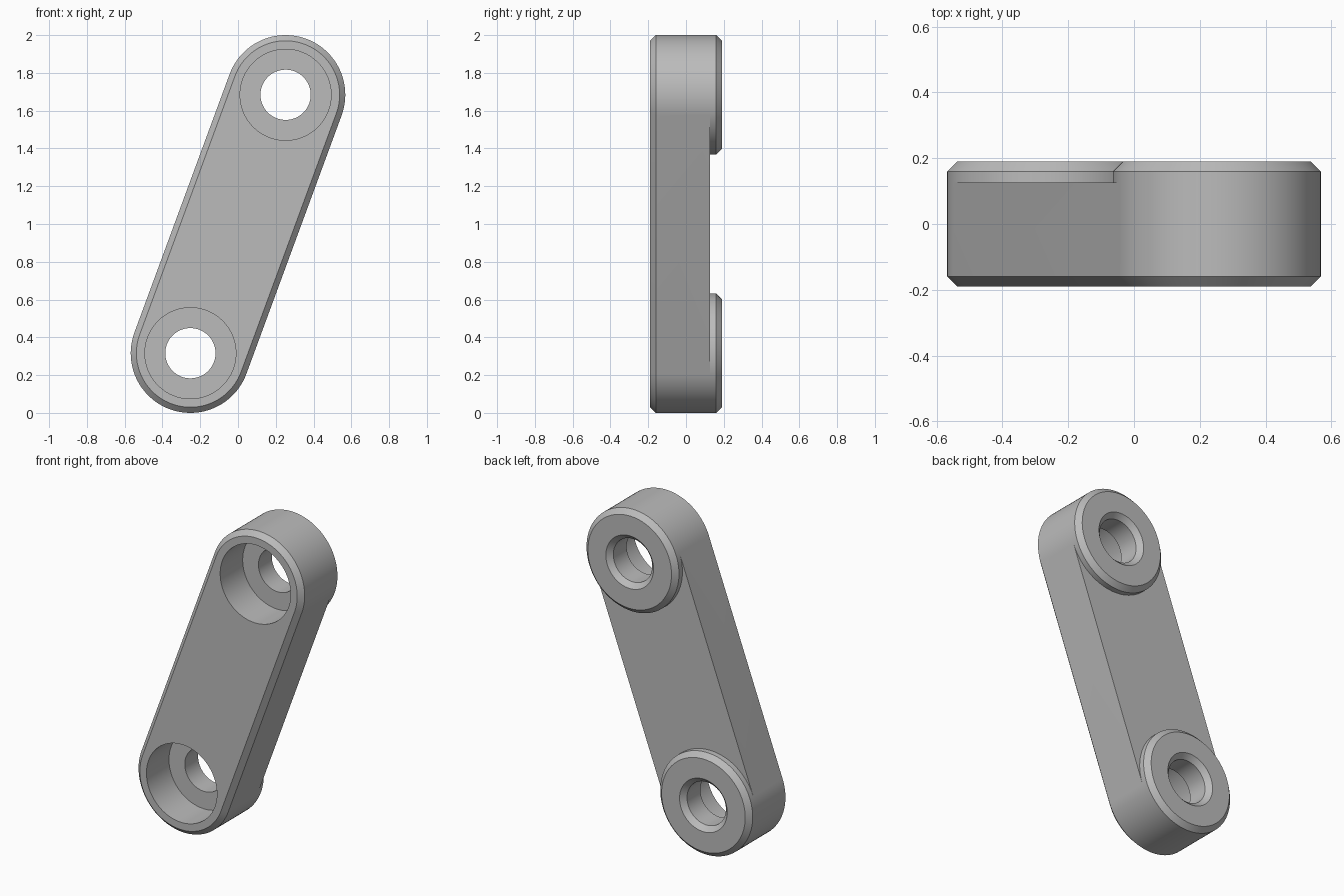
import bpy, bmesh
from math import cos, sin, pi, atan2, hypot, radians
from mathutils import Matrix

if "Cube" in bpy.data.objects:
    bpy.data.objects.remove(bpy.data.objects["Cube"], do_unlink=True)

SEG = 96                      # sides of each round eye
HALF = SEG // 2
R, CH = 0.316, 0.03           # outer radius, chamfer
BORE, POCKET = 0.133, 0.241   # through hole, front counterbore
FRONT, PLATE, BACK, FLOOR = -0.19, 0.126, 0.19, 0.03
DX, DZ = 0.252, 0.684         # eye centre offsets from the middle
REACH = hypot(DX, DZ)

bm = bmesh.new()


def ring(sign, r, y, count=SEG):
    """Circle (or outward half circle) around the eye at one end."""
    pts = [(r * cos(2 * pi * i / SEG), REACH + r * sin(2 * pi * i / SEG)) for i in range(count)]
    return [bm.verts.new((sign * u, y, sign * v)) for u, v in pts]


def strip(a, b, closed):
    n = len(a)
    for i in range(n if closed else n - 1):
        j = (i + 1) % n
        bm.faces.new((a[i], a[j], b[j], b[i]))


def inward(loop):
    """The half of a ring facing the middle of the link."""
    return [loop[0]] + loop[:HALF - 1:-1]


ends = []
for sign in (1, -1):
    # raised boss on the back, chamfered hole and counterbore pocket
    profile = [(R, PLATE), (R, BACK - CH), (R - CH, BACK), (BORE + CH, BACK),
               (BORE, BACK - CH), (BORE, FLOOR), (POCKET, FLOOR), (POCKET, FRONT)]
    rings = [ring(sign, r, y) for r, y in profile]
    for a, b in zip(rings, rings[1:]):
        strip(a, b, True)
    # rounded outer end with front chamfer
    rim = ring(sign, R - CH, FRONT, HALF + 1)
    edge = ring(sign, R, FRONT + CH, HALF + 1)
    wall, mouth = rings[0], rings[-1]
    rows = [mouth[:HALF + 1], rim, edge, wall[:HALF + 1]]
    for a, b in zip(rows, rows[1:]):
        strip(a, b, False)
    ends.append((rows, wall, mouth))

# straight sides between the two ends
(rows_a, wall_a, mouth_a), (rows_b, wall_b, mouth_b) = ends
for p, q in ((rows_a, rows_b), (rows_b, rows_a)):
    for k in (1, 2):
        bm.faces.new((p[k][-1], q[k][0], q[k + 1][0], p[k + 1][-1]))

# flat front and back of the shank
bm.faces.new([rows_a[1][0]] + inward(mouth_a) + [rows_a[1][-1], rows_b[1][0]]
             + inward(mouth_b) + [rows_b[1][-1]])
bm.faces.new(inward(wall_a) + inward(wall_b))

# lean the link, stand it on the ground
bm.transform(Matrix.Translation((0, 0, DZ + R)) @ Matrix.Rotation(atan2(DX, DZ), 4, 'Y'))
bmesh.ops.recalc_face_normals(bm, faces=bm.faces)
mesh = bpy.data.meshes.new("link_arm")
bm.to_mesh(mesh)
bm.free()

link = bpy.data.objects.new("link_arm", mesh)
bpy.context.collection.objects.link(link)

# plain grey metal
grey = bpy.data.materials.new("light_grey")
grey.use_nodes = True
colour = (0.5, 0.5, 0.5, 1)
grey.diffuse_color = colour
grey.node_tree.nodes["Principled BSDF"].inputs["Base Color"].default_value = colour
mesh.materials.append(grey)

bpy.ops.object.select_all(action='DESELECT')
link.select_set(True)
bpy.context.view_layer.objects.active = link
bpy.ops.object.shade_smooth_by_angle(angle=radians(30))
